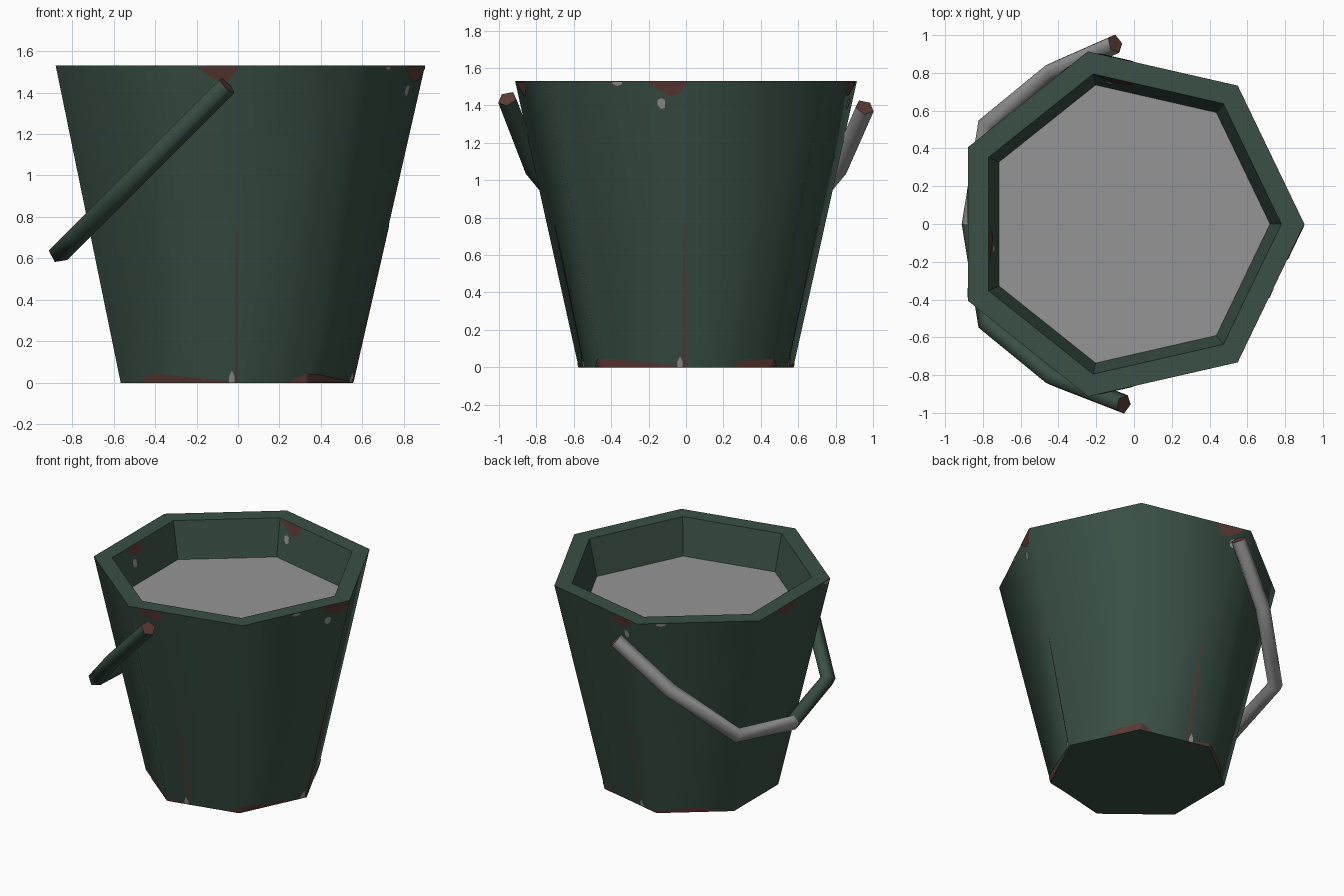
import bpy, bmesh, math
from mathutils import Vector
from mathutils.bvhtree import BVHTree

if "Cube" in bpy.data.objects:
    bpy.data.objects.remove(bpy.data.objects["Cube"])


def material(name, rgb):
    m = bpy.data.materials.new(name)
    m.diffuse_color = (*rgb, 1)
    m.use_nodes = True
    m.node_tree.nodes["Principled BSDF"].inputs["Base Color"].default_value = m.diffuse_color
    return m


GREEN = material("dark green paint", (0.042, 0.080, 0.060))
GREY = material("bare grey metal", (0.30, 0.30, 0.30))
RUST = material("brown rust", (0.105, 0.042, 0.034))


def finish(bm, name, mats):
    me = bpy.data.meshes.new(name)
    bm.to_mesh(me)
    bm.free()
    ob = bpy.data.objects.new(name, me)
    for m in mats:
        me.materials.append(m)
    bpy.context.collection.objects.link(ob)
    return ob


def bridge(bm, a, b):
    n = len(a)
    return [bm.faces.new((a[i], a[(i + 1) % n], b[(i + 1) % n], b[i])) for i in range(n)]


# Bucket: seven-sided tapered shell with thick rim and grey inner floor
CX, TOP = -0.035, 1.53
bm = bmesh.new()
rings = []
for r, z in ((0.589, 0), (0.937, TOP), (0.815, TOP), (0.755, 1.27)):
    rings.append([bm.verts.new((CX + r * math.cos(2 * math.pi * i / 7),
                                r * math.sin(2 * math.pi * i / 7), z)) for i in range(7)])
for k in range(3):
    for f in bridge(bm, rings[k], rings[k + 1]):
        f.smooth = k == 0          # only the outer wall is smooth
bm.faces.new(rings[0][::-1])
bm.faces.new(rings[3]).material_index = 1
bm.normal_update()
tree = BVHTree.FromBMesh(bm)
finish(bm, "bucket", [GREEN, GREY])

# Handle: five-sided bar swept along a slanted half loop
half = [(-0.43, 0.81), (-0.775, 0.53)]
path = [(-0.055, -0.955)] + [(x, -y) for x, y in half] + [(-0.86, 0.0)] + half[::-1] + [(-0.10, 0.955)]
path = [Vector((x, y, x + 1.49)) for x, y in path]
n = Vector((1, 0, -1)).normalized()
bm = bmesh.new()
loops = []
for i, p in enumerate(path):
    d0 = (p - path[max(i - 1, 0)]).normalized()
    d1 = (path[min(i + 1, len(path) - 1)] - p).normalized()
    t = (d0 + d1).normalized()
    side = n.cross(t)
    loops.append([bm.verts.new(p + 0.053 * (math.cos(a) * n + math.sin(a) * side))
                  for a in (2 * math.pi * k / 5 for k in range(5))])
for i in range(len(loops) - 1):
    for f in bridge(bm, loops[i], loops[i + 1]):
        f.smooth = True
        f.material_index = 1 if i >= 3 else 0   # back half is bare metal
for cap in (loops[0], loops[-1]):
    bm.faces.new(cap).material_index = 2
bmesh.ops.recalc_face_normals(bm, faces=bm.faces)
finish(bm, "handle", [GREEN, GREY, RUST])


# Worn patches: thin skins projected onto the wall; columns are (u, low z, high z)
def on_wall(out, u, z, inside):
    across = Vector((abs(out.y), abs(out.x), 0))
    start = across * u + Vector((0, 0, z)) + (Vector() if inside else out * 3)
    hit, nor, _, _ = tree.ray_cast(start, out if inside else -out)
    return hit + nor * 0.004 if hit else None


def patch(bm, out, columns, mat, inside=False):
    prev = None
    for u, lo, hi in columns:
        pair = [on_wall(out, u, z, inside) for z in (lo, hi)]
        if None in pair:
            prev = None
            continue
        pair = [bm.verts.new(p) for p in pair]
        if prev:
            f = bm.faces.new((prev[0], pair[0], pair[1], prev[1]))
            f.material_index = mat
            f.normal_update()
            want = -out if inside else out
            if f.normal.dot(want) < 0:
                f.normal_flip()
        prev = pair


H = TOP - 0.003
top_rust = [(-0.19, 1.515, H), (-0.14, 1.48, H), (-0.09, 1.45, H), (-0.04, 1.46, H), (-0.003, 1.515, H)]
rim_chip = [(-0.39, 1.515, H), (-0.365, 1.505, H), (-0.34, 1.515, H)]
low_chip = [(-0.15, 1.40, 1.43), (-0.13, 1.38, 1.44), (-0.11, 1.39, 1.43)]
streak = [(-0.016, 0.003, 0.5), (-0.008, 0.003, 0.77), (-0.002, 0.003, 0.75)]
foot_left = [(-0.45, 0.003, 0.025), (-0.40, 0.003, 0.045), (-0.25, 0.003, 0.03), (-0.17, 0.003, 0.022),
             (-0.16, 0.003, 0.022), (-0.05, 0.003, 0.01)]
foot_right = [(0.25, 0.003, 0.01), (0.33, 0.003, 0.045), (0.34, 0.003, 0.045), (0.43, 0.003, 0.03)]
foot_chip = [(-0.045, 0.003, 0.03), (-0.03, 0.003, 0.06), (-0.017, 0.003, 0.03)]

bm = bmesh.new()
for out in ((0, -1, 0), (1, 0, 0), (0, 1, 0), (-1, 0, 0)):
    out = Vector(out)
    left_wall = out.x < 0
    flip = (lambda c: [(-u, a, b) for u, a, b in c]) if left_wall else (lambda c: c)
    patch(bm, out, flip(top_rust), 0)
    if out.y >= 0:
        patch(bm, out, rim_chip, 1)
    if out.x > 0 or out.y > 0:
        patch(bm, out, low_chip, 1)
    if not left_wall:
        patch(bm, out, streak, 0)
        patch(bm, out, foot_chip, 1)
    for foot in (foot_left, foot_right):
        if not left_wall:
            patch(bm, out, foot, 0)
    if out.y > 0 or left_wall:     # rust and chip showing on the inner wall
        patch(bm, out, top_rust, 0, True)
        patch(bm, out, low_chip, 1, True)
finish(bm, "worn_patches", [RUST, GREY])
